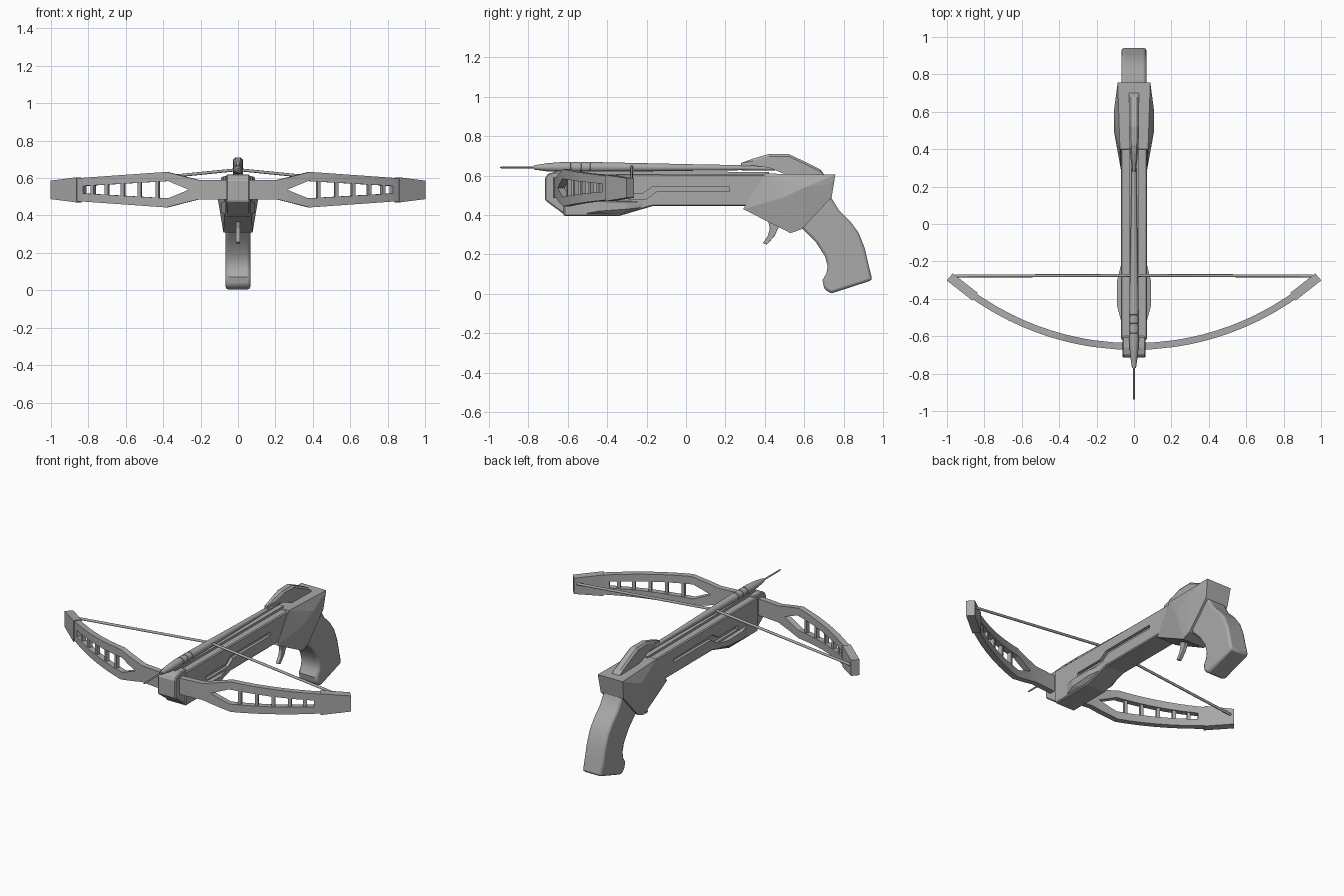
import bpy, bmesh, math
from mathutils import Vector

if "Cube" in bpy.data.objects:
    bpy.data.objects.remove(bpy.data.objects["Cube"])

grey = bpy.data.materials.new("grey")
grey.diffuse_color = (0.4, 0.4, 0.4, 1)
grey.use_nodes = True
grey.node_tree.nodes["Principled BSDF"].inputs["Base Color"].default_value = grey.diffuse_color


def finish(name, bm, smooth=None, bevel=0, segs=2):
    bmesh.ops.recalc_face_normals(bm, faces=bm.faces)
    me = bpy.data.meshes.new(name)
    bm.to_mesh(me)
    bm.free()
    ob = bpy.data.objects.new(name, me)
    bpy.context.collection.objects.link(ob)
    me.materials.append(grey)
    if bevel:
        m = ob.modifiers.new("bevel", 'BEVEL')
        m.width, m.segments, m.limit_method = bevel, segs, 'ANGLE'
        m.angle_limit = math.radians(40)
    if smooth:
        bpy.ops.object.select_all(action='DESELECT')
        ob.select_set(True)
        bpy.context.view_layer.objects.active = ob
        bpy.ops.object.shade_smooth_by_angle(angle=math.radians(smooth))
    return ob


def prism(name, pts, x0, x1, **kw):
    """Side profile (y, z) extruded across x."""
    bm = bmesh.new()
    f = bm.faces.new([bm.verts.new((x0, y, z)) for y, z in pts])
    r = bmesh.ops.extrude_face_region(bm, geom=[f])
    vs = [v for v in r["geom"] if isinstance(v, bmesh.types.BMVert)]
    bmesh.ops.translate(bm, verts=vs, vec=(x1 - x0, 0, 0))
    return finish(name, bm, **kw)


def hull(name, pts, mirror=True, **kw):
    bm = bmesh.new()
    for x, y, z in pts:
        for s in ((1, -1) if mirror else (1,)):
            bm.verts.new((s * x, y, z))
    bmesh.ops.convex_hull(bm, input=bm.verts)
    bmesh.ops.dissolve_limit(bm, angle_limit=0.02, verts=bm.verts, edges=bm.edges)
    return finish(name, bm, **kw)


def loft(name, rings, **kw):
    """Skin a list of closed rings and cap both ends."""
    bm = bmesh.new()
    rs = [[bm.verts.new(p) for p in r] for r in rings]
    n = len(rs[0])
    for a, b in zip(rs, rs[1:]):
        for i in range(n):
            bm.faces.new((a[i], a[(i + 1) % n], b[(i + 1) % n], b[i]))
    bm.faces.new(rs[0])
    bm.faces.new(rs[-1])
    return finish(name, bm, **kw)


def rod(name, a, b, r, n=8):
    a, b = Vector(a), Vector(b)
    q = (b - a).to_track_quat('Z', 'Y')
    ring = [q @ Vector((r * math.cos(t), r * math.sin(t), 0))
            for t in (2 * math.pi * i / n for i in range(n))]
    return loft(name, [[p + v for v in ring] for p in (a, b)], smooth=50)


# Stock with a stepped groove in each side
stock = prism("stock", [(-0.62, 0.61), (0.41, 0.605), (0.31, 0.445), (-0.17, 0.445),
                        (-0.34, 0.395), (-0.62, 0.395)], -0.07, 0.07, bevel=0.006, segs=1)
groove = [(0.22, 0.542), (-0.17, 0.542), (-0.22, 0.508), (-0.42, 0.508),
          (-0.42, 0.482), (-0.20, 0.482), (-0.15, 0.518), (0.22, 0.518)]
for s in (1, -1):
    cut = prism("groove_cutter", groove, s * 0.052, s * 0.12)
    cut.hide_render = cut.hide_viewport = True
    b = stock.modifiers.new("groove", 'BOOLEAN')
    b.object, b.operation, b.solver = cut, 'DIFFERENCE', 'EXACT'
    # Swollen cheek below the groove
    hull("stock_cheek", [(s * x, y, z) for x, y, z in (
        (0.06, -0.55, 0.40), (0.06, -0.55, 0.48), (0.06, -0.18, 0.47), (0.06, -0.19, 0.442),
        (0.06, -0.34, 0.397), (0.09, -0.44, 0.42), (0.09, -0.44, 0.468),
        (0.09, -0.30, 0.465), (0.09, -0.30, 0.43))], mirror=False)

# Nose block and top rail
prism("nose", [(-0.66, 0.62), (-0.70, 0.61), (-0.715, 0.585), (-0.715, 0.475), (-0.61, 0.397),
               (-0.60, 0.397), (-0.60, 0.62)], -0.062, 0.062, bevel=0.006, segs=1)
prism("top_rail", [(-0.66, 0.60), (-0.66, 0.625), (0.42, 0.618), (0.42, 0.60)], -0.025, 0.025)

# Faceted trigger housing
hull("housing", [(0.075, 0.40, 0.61), (0.087, 0.757, 0.605), (0.07, 0.29, 0.43),
                 (0.078, 0.53, 0.308), (0.08, 0.59, 0.33), (0.108, 0.50, 0.49),
                 (0.108, 0.60, 0.54), (0.09, 0.73, 0.555), (0.08, 0.738, 0.49)])

# Pistol grip
prism("grip", [(0.72, 0.56), (0.735, 0.49), (0.775, 0.425), (0.835, 0.365), (0.875, 0.31),
               (0.905, 0.235), (0.925, 0.15), (0.945, 0.07), (0.735, 0.002), (0.70, 0.025),
               (0.692, 0.07), (0.712, 0.105), (0.718, 0.14), (0.705, 0.19), (0.66, 0.26),
               (0.58, 0.34), (0.60, 0.45)], -0.066, 0.066, bevel=0.014, smooth=35)

# Trigger
prism("trigger", [(0.41, 0.40), (0.49, 0.36), (0.465, 0.33), (0.45, 0.295), (0.41, 0.25),
                  (0.39, 0.258), (0.415, 0.295), (0.425, 0.33)], -0.011, 0.011, bevel=0.003)

# Rear latch, narrow at its front tip
latch = [(0.28, 0.648, 0.664, 0.010), (0.34, 0.65, 0.686, 0.017), (0.42, 0.64, 0.709, 0.024),
         (0.52, 0.60, 0.709, 0.028), (0.60, 0.60, 0.672, 0.028), (0.68, 0.60, 0.632, 0.028),
         (0.70, 0.60, 0.606, 0.026)]
loft("latch", [[(-w, y, a), (w, y, a), (w, y, b - 0.012 * (b - a > 0.03)), (w * 0.6, y, b),
                (-w * 0.6, y, b), (-w, y, b - 0.012 * (b - a > 0.03))]
               for y, a, b, w in latch])

# Bolt: (y, z, radius), with fine ridges near the head
bolt = [(-0.942, 0.641, 0.003), (-0.93, 0.641, 0.005), (-0.77, 0.641, 0.005),
        (-0.77, 0.641, 0.011), (-0.70, 0.642, 0.021), (-0.62, 0.643, 0.026)]
for y in (-0.58, -0.535, -0.49):
    bolt += [(y - 0.005, 0.643, 0.026), (y - 0.004, 0.643, 0.022),
             (y + 0.004, 0.643, 0.022), (y + 0.005, 0.643, 0.026)]
bolt += [(-0.40, 0.643, 0.024), (0.0, 0.641, 0.017), (0.27, 0.640, 0.013), (0.45, 0.636, 0.010)]
N = 12
loft("bolt", [[(r * math.cos(2 * math.pi * i / N), y, z + r * math.sin(2 * math.pi * i / N))
               for i in range(N)] for y, z, r in bolt], smooth=35)

# Bow limbs follow a circular arc seen from above
R = 1.49
MID = 0.538


def lerp(table, x):
    for (x0, v0), (x1, v1) in zip(table, table[1:]):
        if x <= x1:
            return v0 + (v1 - v0) * (x - x0) / (x1 - x0)
    return table[-1][1]


def arc(x, off):
    a = math.asin(x / R)
    return (R + off) * math.sin(a), -0.655 + R - (R + off) * math.cos(a)


def strip(name, s, xs, low, high, t):
    rings = []
    for x in xs:
        (xo, yo), (xi, yi) = arc(x, t), arc(x, -t)
        a, b = low(x), high(x)
        rings.append([(s * xo, yo, a), (s * xi, yi, a), (s * xi, yi, b), (s * xo, yo, b)])
    loft(name, rings, smooth=25)


outer = [(0, 0.052), (0.21, 0.052), (0.38, 0.095), (0.87, 0.060)]
inner = [(0.26, 0.0), (0.37, 0.046), (0.82, 0.02)]
frame_x = [0.26, 0.315, 0.37, 0.38, 0.45, 0.52, 0.59, 0.66, 0.74, 0.82]
for s in (1, -1):
    strip("limb_root", s, [0.0, 0.1, 0.21, 0.26], lambda x: MID - lerp(outer, x),
          lambda x: MID + lerp(outer, x), 0.018)
    strip("limb_upper", s, frame_x, lambda x: MID + lerp(inner, x),
          lambda x: MID + lerp(outer, x), 0.018)
    strip("limb_lower", s, frame_x, lambda x: MID - lerp(outer, x),
          lambda x: MID - lerp(inner, x), 0.018)
    strip("limb_end", s, [0.82, 0.88], lambda x: MID - lerp(outer, x),
          lambda x: MID + lerp(outer, x), 0.018)
    strip("limb_tip", s, [0.85, 0.985], lambda x: MID - 0.068 + 0.13 * (x - 0.85),
          lambda x: MID + 0.066 - 0.13 * (x - 0.85), 0.025)
    # Rungs across the limb opening
    for x in (0.43, 0.525, 0.615, 0.70, 0.775):
        strip("limb_rung", s, [x - 0.009, x + 0.009], lambda q: MID - lerp(inner, q) - 0.005,
              lambda q: MID + lerp(inner, q) + 0.005, 0.011)
    # Half of the bowstring
    rod("bowstring", (s * 0.955, -0.278, 0.55), (0, -0.275, 0.645), 0.008)
